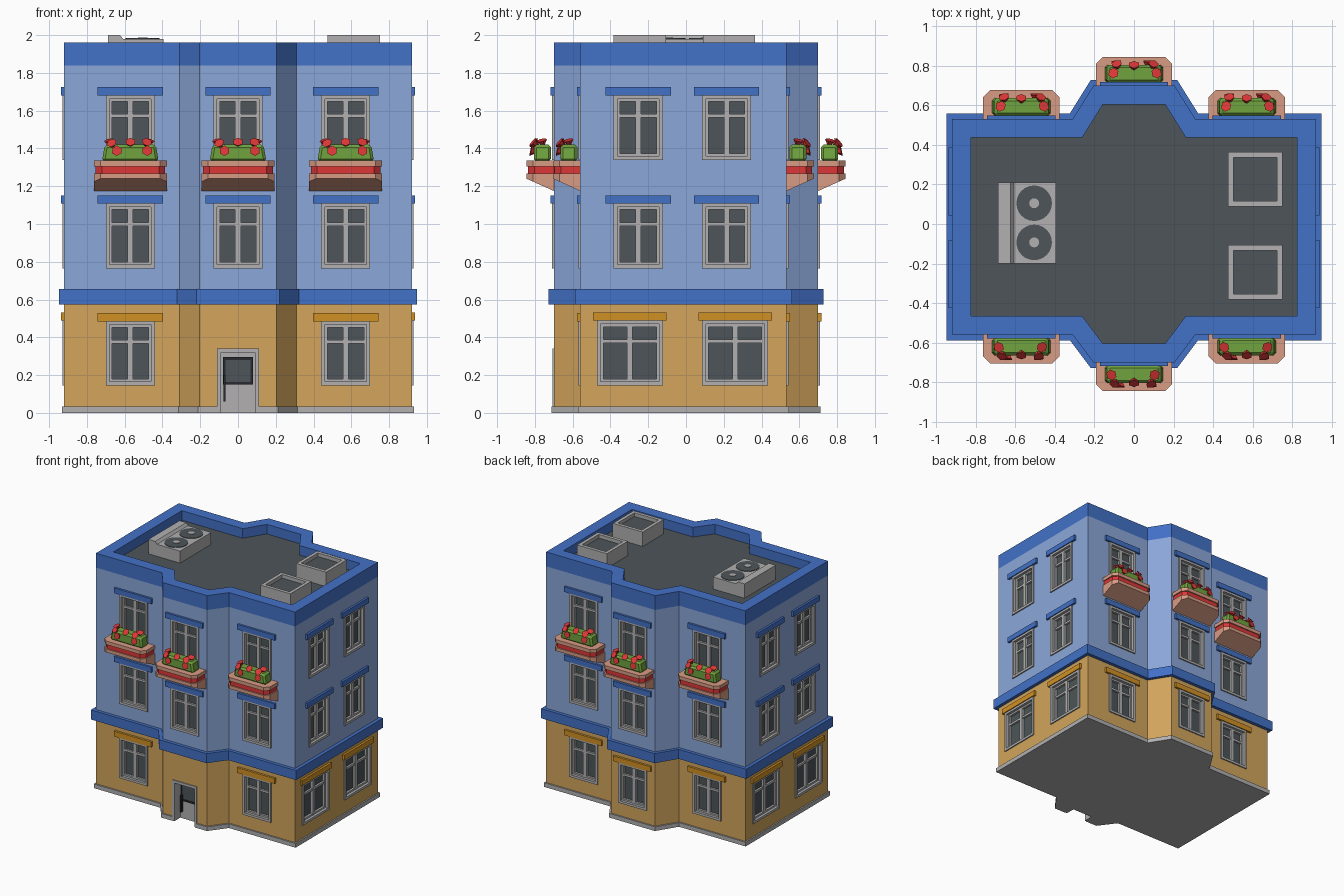
import bpy, bmesh, math
from mathutils import Matrix, Vector

if "Cube" in bpy.data.objects:
    bpy.data.objects.remove(bpy.data.objects["Cube"])


def mat(name, r, g, b):
    m = bpy.data.materials.new(name)
    lin = [((c / 255 + 0.055) / 1.055) ** 2.4 for c in (r, g, b)]
    m.diffuse_color = (*lin, 1)
    m.use_nodes = True
    m.node_tree.nodes["Principled BSDF"].inputs["Base Color"].default_value = m.diffuse_color
    return m


PALE = mat("pale blue", 139, 167, 217)
BLUE = mat("blue", 66, 113, 199)
OCHRE = mat("ochre", 211, 165, 92)
ORANGE = mat("orange trim", 209, 145, 36)
GREY = mat("light grey", 178, 176, 176)
DARK = mat("dark slate", 77, 85, 88)
BLACK = mat("near black", 40, 42, 45)
SALMON = mat("salmon", 216, 156, 132)
GREEN = mat("green", 112, 163, 62)
RED = mat("red", 222, 55, 55)

parts = {}
I = Matrix.Identity(4)


def part(name, material):
    if name not in parts:
        parts[name] = (bmesh.new(), material)
    return parts[name][0]


def prism(bm, pts, z0, z1, M=I):
    """Extrude an outline; z0 may be a function of y for a sloped underside."""
    low = [bm.verts.new(M @ Vector((x, y, z0(y) if callable(z0) else z0))) for x, y in pts]
    top = [bm.verts.new(M @ Vector((x, y, z1))) for x, y in pts]
    n = len(pts)
    bm.faces.new(low[::-1])
    bm.faces.new(top)
    for i in range(n):
        j = (i + 1) % n
        bm.faces.new((low[i], low[j], top[j], top[i]))


def box(bm, x0, x1, y0, y1, z0, z1, M=I):
    prism(bm, [(x0, y0), (x1, y0), (x1, y1), (x0, y1)], z0, z1, M)


def frame(bm, x0, x1, z0, z1, t, y0, y1, M):
    """Rectangular upright frame of bar width t."""
    box(bm, x0, x0 + t, y0, y1, z0, z1, M)
    box(bm, x1 - t, x1, y0, y1, z0, z1, M)
    box(bm, x0 + t, x1 - t, y0, y1, z0, z0 + t, M)
    box(bm, x0 + t, x1 - t, y0, y1, z1 - t, z1, M)


def outline(o):
    """Building footprint with a bay front and back, offset outward by o."""
    x, f, b, p = 0.92 + o, -0.56 - o, 0.532 + o, 0.70 + o
    i, e = 0.205 + o / 2, 0.31 + o / 2
    return [(-x, f), (-e, f), (-i, -p), (i, -p), (e, f), (x, f),
            (x, b), (e, b), (i, p), (-i, p), (-e, b), (-x, b)]


# Main masses
prism(part("ground_floor_walls", OCHRE), outline(0), 0.01, 0.58)
prism(part("plinth", GREY), outline(0.012), 0, 0.035)
prism(part("floor_band", BLUE), outline(0.028), 0.575, 0.655)
prism(part("upper_walls", PALE), outline(0), 0.62, 1.84)
prism(part("roof_deck", DARK), outline(-0.09), 1.84, 1.88)

# Parapet ring
bm = part("parapet", BLUE)
loops = [[bm.verts.new((x, y, z)) for x, y in outline(o)]
         for o, z in ((0, 1.84), (0, 1.96), (-0.095, 1.96), (-0.095, 1.84))]
for k in range(4):
    a, b = loops[k], loops[(k + 1) % 4]
    for i in range(12):
        j = (i + 1) % 12
        bm.faces.new((a[i], a[j], b[j], b[i]))

cutter = part("opening_cutter", GREY)


def window(M, u, w, z0, z1, head_w, head_mat):
    a, b = u - w / 2, u + w / 2
    box(cutter, a + 0.004, b - 0.004, -0.1, 0.05, z0 + 0.004, z1 - 0.004, M)
    fr = part("window_frames", GREY)
    frame(fr, a, b, z0, z1, 0.02, -0.01, 0.045, M)                     # casing
    frame(fr, a + 0.02, b - 0.02, z0 + 0.02, z1 - 0.02, 0.014, 0.012, 0.045, M)  # sash
    box(fr, u - 0.015, u + 0.015, 0.010, 0.045, z0 + 0.02, z1 - 0.02, M)
    t = z0 + (z1 - z0) * 0.68
    box(fr, a + 0.02, b - 0.02, 0.014, 0.045, t - 0.009, t + 0.009, M)
    box(part("window_glass", DARK), a + 0.01, b - 0.01, 0.03, 0.045, z0 + 0.01, z1 - 0.01, M)
    name = "upper_window_heads" if head_mat is BLUE else "ground_window_heads"
    box(part(name, head_mat), u - head_w / 2, u + head_w / 2, -0.018, 0.005, z1 - 0.002, z1 + 0.042, M)


def planter(M, u):
    M = M @ Matrix.Translation((u, 0, 0))

    def slab(w, d, c):
        return [(-w, 0), (-w, -d + c), (-w + c, -d), (w - c, -d), (w, -d + c), (w, 0)]

    bm = part("planter_boxes", SALMON)
    full = slab(0.193, 0.145, 0.035)
    prism(bm, full, 1.305, 1.335, M)
    prism(bm, full, 1.24, 1.268, M)
    prism(bm, full, lambda y: 1.175 + 0.065 * -y / 0.145, 1.24, M)
    prism(part("planter_stripes", RED), slab(0.184, 0.136, 0.033), 1.268, 1.305, M)
    # clipped shrub
    r = bmesh.ops.create_cube(part("shrubs", GREEN), size=1)
    bm = parts["shrubs"][0]
    for v in r["verts"]:
        s = 0.27 if v.co.z > 0 else 0.30
        v.co = Vector((v.co.x * s, -0.06 + v.co.y * 0.09, 1.375 + v.co.z * 0.09))
    edges = list({e for v in r["verts"] for e in v.link_edges})
    verts = {v for v in r["verts"]}
    b = bmesh.ops.bevel(bm, geom=edges, offset=0.014, segments=1, affect='EDGES')
    for v in {v for v in b["verts"]} | {v for v in verts if v.is_valid}:
        v.co = M @ v.co
    # blossoms: six-sided cups opening outward
    fl = part("flowers", RED)
    for x, y, z, d in ((-0.07, -0.108, 1.385, (-0.1, -1, 0.2)), (0.088, -0.108, 1.385, (0.1, -1, 0.2)),
                       (0.0, -0.095, 1.425, (0, -0.8, 0.7)), (-0.11, -0.06, 1.43, (-0.3, -0.25, 1)),
                       (0.10, -0.06, 1.43, (0.3, -0.25, 1)), (-0.095, -0.10, 1.42, (-0.3, -0.7, 0.6)),
                       (0.085, -0.10, 1.425, (0.2, -0.7, 0.6))):
        q = Vector(d).to_track_quat('Z', 'Y').to_matrix().to_4x4()
        bmesh.ops.create_cone(fl, cap_ends=True, segments=6, radius1=0.008, radius2=0.028,
                              depth=0.03, matrix=M @ Matrix.Translation((x, y, z)) @ q)


def face(x, y, deg):
    return Matrix.Translation((x, y, 0)) @ Matrix.Rotation(math.radians(deg), 4, 'Z')


ROWS = ((0.765, 1.11), (1.34, 1.683))

# Front and back windows with planters
for deg, wall in ((0, 0.56), (180, 0.532)):
    s = -1 if deg == 0 else 1
    for u in (-0.57, 0, 0.57):
        M = face(0, s * (0.70 if u == 0 else wall), deg)
        for z0, z1 in ROWS:
            window(M, u, 0.26, z0, z1, 0.345, BLUE)
        if u or deg:
            window(M, u, 0.26, 0.145, 0.487, 0.345, ORANGE)
        planter(M, u)

# Side windows
for s in (1, -1):
    M = face(s * 0.92, 0, 90 * s)
    for y, yg in ((-0.253, -0.297), (0.215, 0.26)):
        for z0, z1 in ROWS:
            window(M, s * y, 0.26, z0, z1, 0.345, BLUE)
        window(M, s * yg, 0.35, 0.145, 0.49, 0.39, ORANGE)

# Recessed door
M = face(0, -0.70, 0)
box(cutter, -0.108, 0.108, -0.1, 0.09, -0.1, 0.337, M)
bm = part("door_frame", GREY)
box(bm, -0.112, -0.092, -0.008, 0.095, 0, 0.34, M)
box(bm, 0.092, 0.112, -0.008, 0.095, 0, 0.34, M)
box(bm, -0.092, 0.092, -0.008, 0.095, 0.318, 0.34, M)
box(part("door_panel", GREY), -0.095, 0.095, 0.07, 0.095, 0, 0.32, M)
frame(part("door_window_frame", BLACK), -0.08, 0.08, 0.15, 0.295, 0.014, 0.06, 0.072, M)
box(part("door_glass", DARK), -0.07, 0.07, 0.065, 0.072, 0.16, 0.285, M)
box(part("door_handle", BLACK), -0.077, -0.065, 0.045, 0.072, 0.06, 0.2, M)

# Rooftop cooling unit with two fans; profile drawn in x-z, extruded along y
P = Matrix(((1, 0, 0, 0), (0, 0, 1, 0), (0, 1, 0, 0), (0, 0, 0, 1)))
prism(part("cooling_unit", GREY), [(-0.688, 1.87), (-0.395, 1.87), (-0.395, 1.98), (-0.608, 1.98),
                                   (-0.625, 2.0), (-0.688, 2.0)], -0.20, 0.21, P)
for y in (0.105, -0.093):
    for name, m, r, h in (("fan_discs", DARK, 0.09, 0.004), ("fan_hubs", GREY, 0.025, 0.008)):
        bmesh.ops.create_cone(part(name, m), cap_ends=True, segments=24, radius1=r, radius2=r,
                              depth=h, matrix=Matrix.Translation((-0.505, y, 1.98 + h / 2)))

# Rooftop skylights
for y in (0.227, -0.245):
    bm = part("skylight_curbs", GREY)
    flat = Matrix.Translation((0, y, 0)) @ P
    frame(bm, 0.475, 0.752, -0.138, 0.138, 0.028, 1.87, 2.0, flat)
    box(part("skylight_glass", DARK), 0.49, 0.74, y - 0.125, y + 0.125, 1.87, 1.97)

# Turn parts into objects
objs = {}
for name, (bm, m) in parts.items():
    bmesh.ops.recalc_face_normals(bm, faces=bm.faces[:])
    me = bpy.data.meshes.new(name)
    bm.to_mesh(me)
    bm.free()
    me.materials.append(m)
    objs[name] = bpy.data.objects.new(name, me)
    bpy.context.collection.objects.link(objs[name])

# Cut window and door openings
cut = objs["opening_cutter"]
cut.hide_render = True
for name in ("ground_floor_walls", "plinth", "upper_walls"):
    o = objs[name]
    mod = o.modifiers.new("openings", 'BOOLEAN')
    mod.operation, mod.solver, mod.object = 'DIFFERENCE', 'EXACT', cut
    me = bpy.data.meshes.new_from_object(o.evaluated_get(bpy.context.evaluated_depsgraph_get()))
    o.modifiers.clear()
    me.materials.clear()
    me.materials.append(parts[name][1])
    for p in me.polygons:
        p.material_index = 0
    o.data = me
bpy.data.objects.remove(cut)
